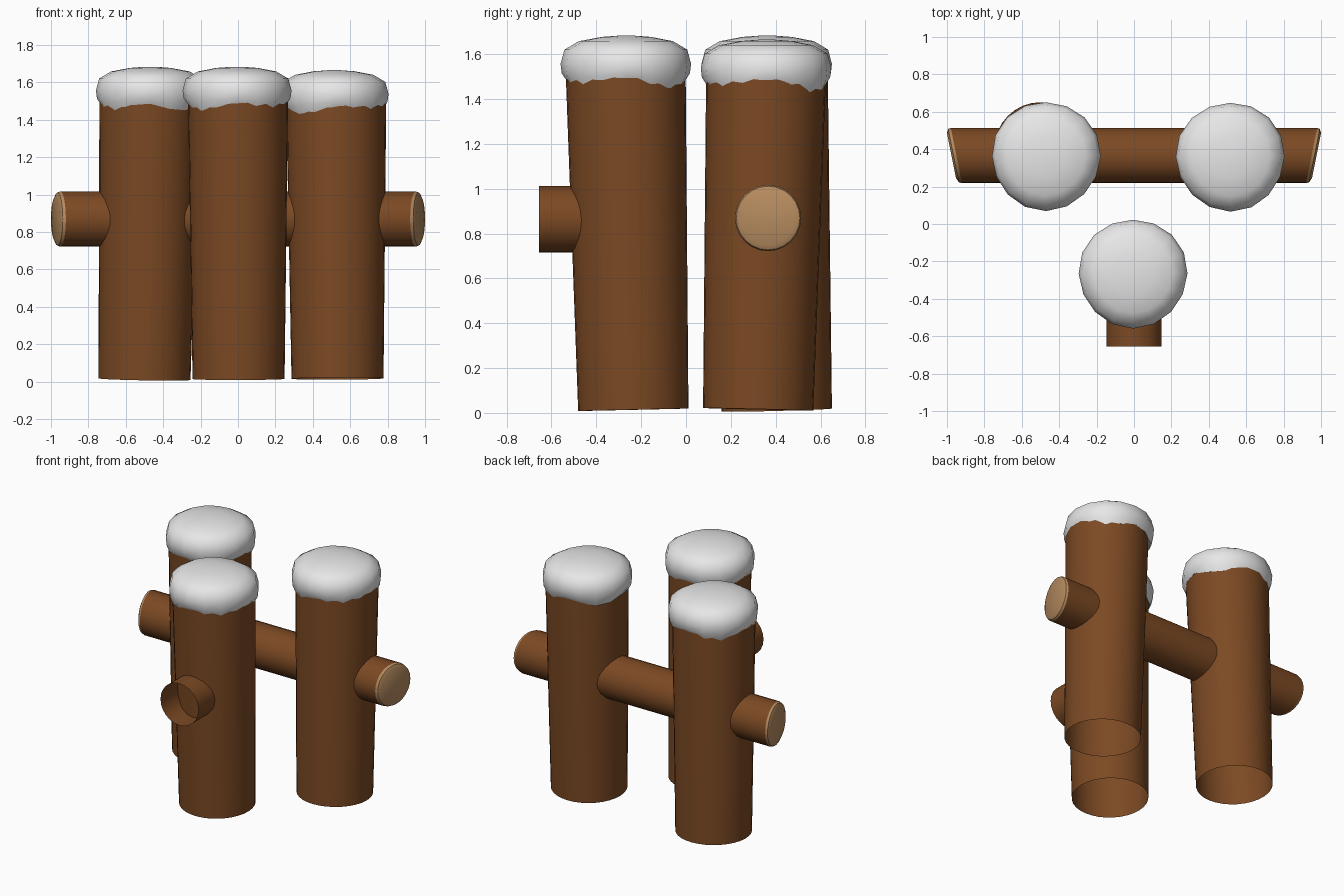
import bpy, bmesh, math
from mathutils import Vector

if "Cube" in bpy.data.objects:
    bpy.data.objects.remove(bpy.data.objects["Cube"])


def material(name, rgb):
    m = bpy.data.materials.new(name)
    m.diffuse_color = (*rgb, 1)
    m.use_nodes = True
    m.node_tree.nodes["Principled BSDF"].inputs["Base Color"].default_value = m.diffuse_color
    return m


BROWN = material("bark brown", (0.2, 0.067, 0.017))
TAN = material("cut wood tan", (0.47, 0.26, 0.115))
SNOW = material("snow white", (0.8, 0.8, 0.8))


def skin(name, rings, mat, cap_end=False, angle=40):
    """Join rings of points with quads; optionally close the last ring."""
    bm = bmesh.new()
    vs = [[bm.verts.new(p) for p in ring] for ring in rings]
    n = len(vs[0])
    for a, b in zip(vs, vs[1:]):
        for i in range(n):
            j = (i + 1) % n
            bm.faces.new((a[i], a[j], b[j], b[i]))
    if cap_end:
        bm.faces.new(vs[-1])
    bmesh.ops.recalc_face_normals(bm, faces=bm.faces)
    me = bpy.data.meshes.new(name)
    bm.to_mesh(me)
    bm.free()
    ob = bpy.data.objects.new(name, me)
    bpy.context.collection.objects.link(ob)
    me.materials.append(mat)
    bpy.ops.object.select_all(action='DESELECT')
    ob.select_set(True)
    bpy.context.view_layer.objects.active = ob
    bpy.ops.object.shade_smooth_by_angle(angle=math.radians(angle))
    return ob


def tube_rings(p0, p1, r0, r1, n):
    """Two rings square to the axis from p0 to p1."""
    p0, p1 = Vector(p0), Vector(p1)
    q = Vector((0, 0, 1)).rotation_difference(p1 - p0)
    return [[p + q @ Vector((r * math.cos(t), r * math.sin(t), 0))
             for t in (2 * math.pi * i / n for i in range(n))]
            for p, r in ((p0, r0), (p1, r1))]


# Snow profile: radius, height, share of the wavy lower edge
PROFILE = [(0.25, 1.475, 1), (0.268, 1.468, 1), (0.286, 1.505, 0.5),
           (0.291, 1.555, 0.1), (0.274, 1.62, 0), (0.21, 1.658, 0),
           (0.11, 1.677, 0), (0.03, 1.683, 0)]


def snow_cap(name, x, y, dz, phase):
    n = 16
    rings = []
    for r, z, w in PROFILE:
        ring = []
        for i in range(n):
            t = 2 * math.pi * i / n
            rr = r * (1 + 0.012 * math.sin(3 * t + phase))
            ring.append((x + rr * math.cos(t), y + rr * math.sin(t),
                         z + dz + w * 0.02 * math.cos(4 * t + phase)))
        rings.append(ring)
    skin(name, rings, SNOW, True, 60)


# Three leaning, open-bottomed posts with snow caps
POSTS = [
    ("front", (0.003, -0.235, 0.014), (0.0, -0.27, 1.56), (-0.005, -0.265), 0.0, 0.0),
    ("left", (-0.5, 0.405, 0.013), (-0.473, 0.364, 1.56), (-0.47, 0.363), 0.0, 0.5),
    ("right", (0.532, 0.322, 0.016), (0.525, 0.358, 1.55), (0.515, 0.36), -0.018, -0.4),
]
for name, foot, top, cap, dz, phase in POSTS:
    skin(name + "_post", tube_rings(foot, top, 0.246, 0.268, 32), BROWN)
    snow_cap(name + "_snow_cap", *cap, dz, phase)

# Open stub on the front post
skin("front_stub", tube_rings((0, -0.655, 0.863), (0, -0.42, 0.863), 0.148, 0.148, 24), BROWN)


# Cross log with slanted ends
def log_ring(side, x, r, n=24):
    pts = []
    for i in range(n):
        t = 2 * math.pi * i / n
        dy = r * math.cos(t)
        pts.append((side * (x + 0.2 * dy), 0.366 + dy, 0.869 + r * math.sin(t)))
    return pts


skin("cross_log", [log_ring(-1, 0.95, 0.148), log_ring(1, 0.95, 0.148)], BROWN)

# Pale cut ends with a small bevel
for side, name in ((-1, "left"), (1, "right")):
    skin(name + "_log_end", [log_ring(side, 0.95, 0.148), log_ring(side, 0.965, 0.142),
                             log_ring(side, 0.976, 0.12)], TAN, True, 30)
